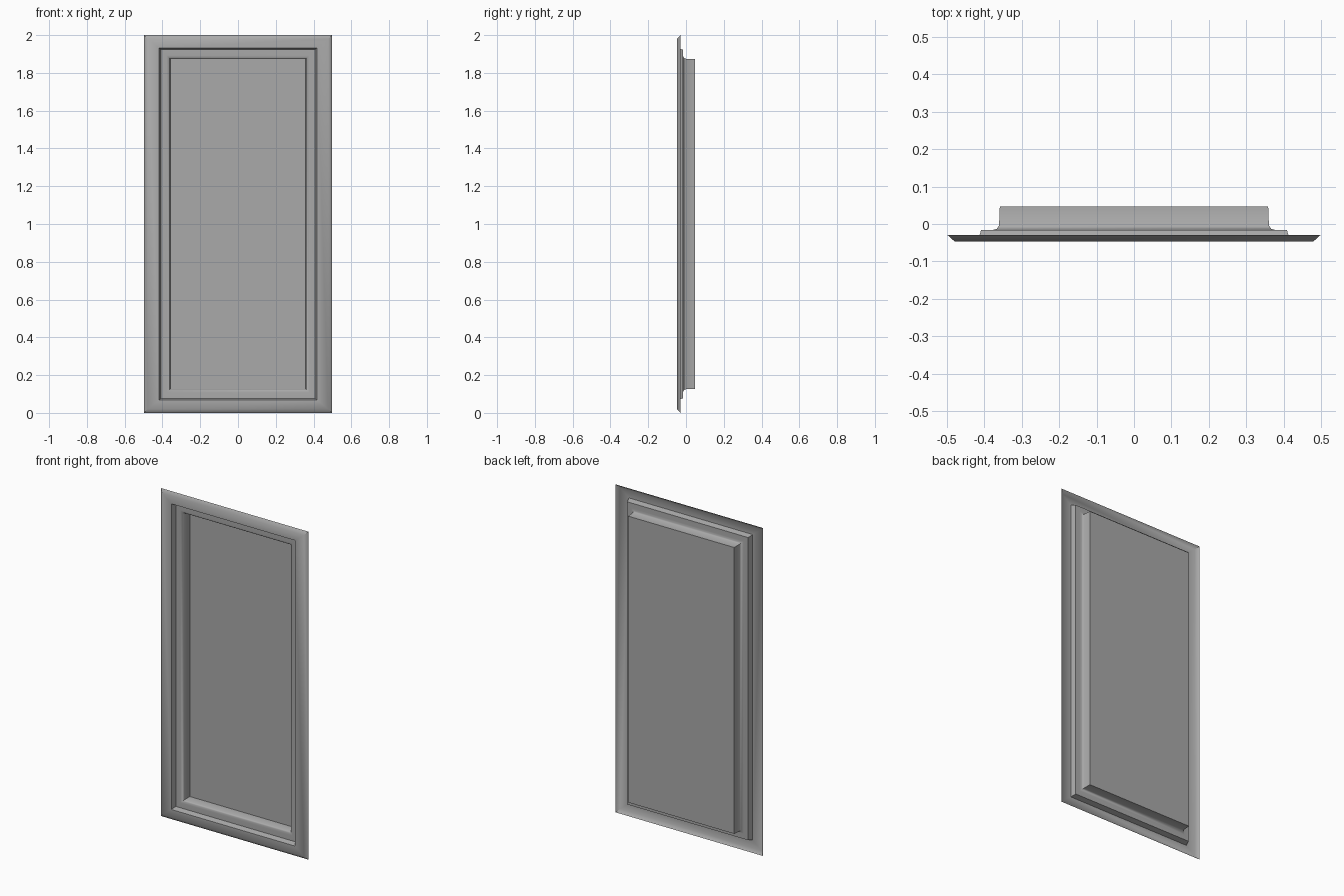
import bpy, bmesh, math

cube = bpy.data.objects.get("Cube")
if cube:
    bpy.data.objects.remove(cube, do_unlink=True)

grey = bpy.data.materials.new("mid_grey")
grey.use_nodes = True
colour = (0.4, 0.4, 0.4, 1)
grey.diffuse_color = colour
grey.node_tree.nodes["Principled BSDF"].inputs["Base Color"].default_value = colour

# Moulding section from the outer rim to the recess: half width, half height, depth
section = [
    (0.497, 1.0, -0.03),     # outer rim
    (0.478, 0.98, -0.047),   # front face
    (0.417, 0.932, -0.047),  # first step
    (0.408, 0.923, -0.016),
    (0.377, 0.892, -0.016),  # rounded cove
    (0.366, 0.881, -0.013),
    (0.36, 0.875, -0.004),
    (0.358, 0.873, 0.047),   # back of the recess
]

bm = bmesh.new()
rings = []
for hx, hz, y in section:
    corners = [(-hx, -hz), (hx, -hz), (hx, hz), (-hx, hz)]
    rings.append([bm.verts.new((x, y, z + 1)) for x, z in corners])

# Mitred moulding strips between neighbouring rectangles
for outer, inner in zip(rings, rings[1:]):
    for i in range(4):
        j = (i + 1) % 4
        bm.faces.new((outer[i], outer[j], inner[j], inner[i]))

# Flat recessed panel
bm.faces.new(rings[-1])

mesh = bpy.data.meshes.new("recessed_wall_panel")
bm.to_mesh(mesh)
bm.free()
mesh.materials.append(grey)
panel = bpy.data.objects.new("recessed_wall_panel", mesh)
bpy.context.collection.objects.link(panel)

# Soft rim and cove, crisp steps and mitres
bpy.ops.object.select_all(action='DESELECT')
panel.select_set(True)
bpy.context.view_layer.objects.active = panel
bpy.ops.object.shade_smooth_by_angle(angle=math.radians(55))
